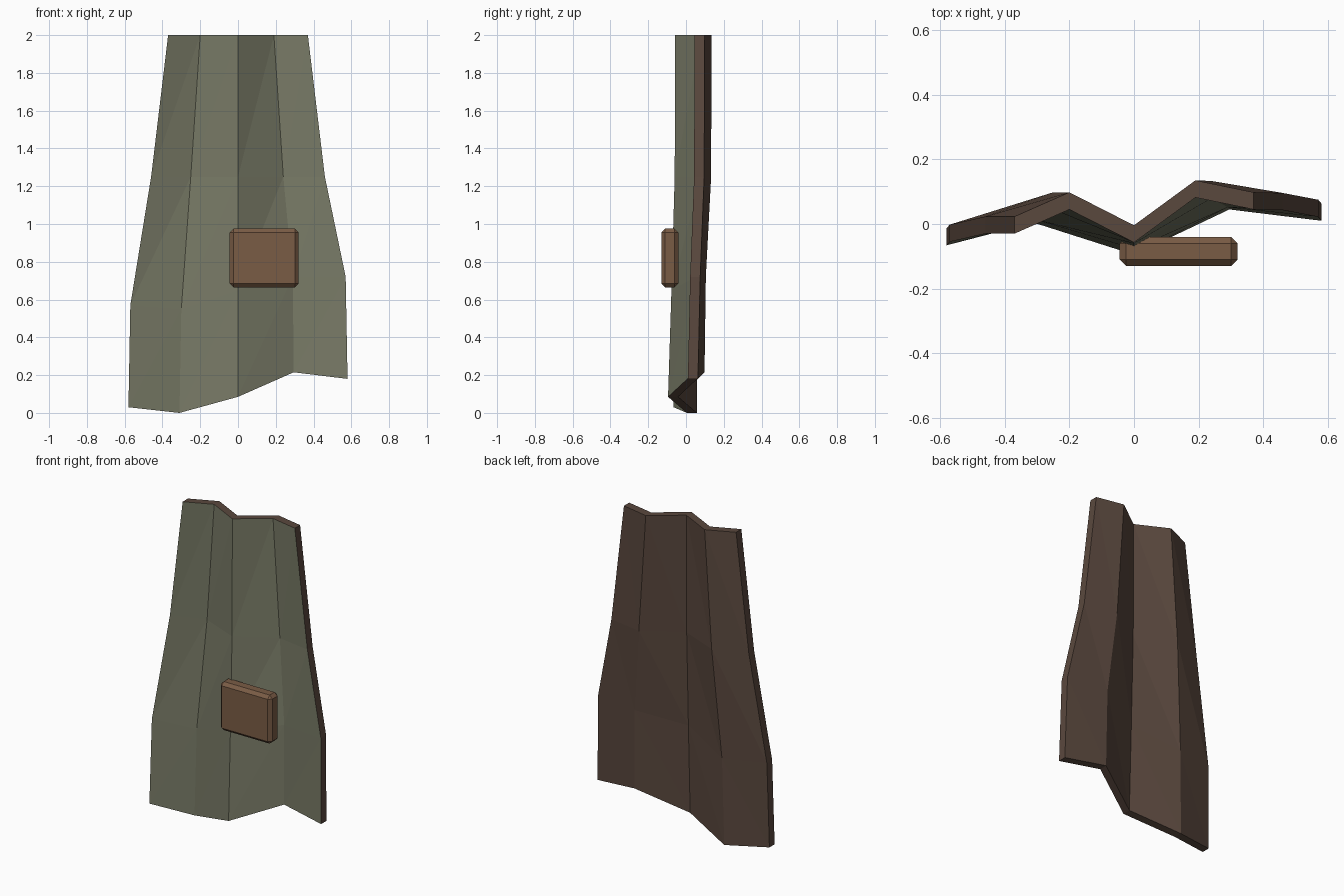
import bpy
import bmesh

cube = bpy.data.objects.get("Cube")
if cube:
    bpy.data.objects.remove(cube, do_unlink=True)


def material(name, colour):
    mat = bpy.data.materials.new(name)
    mat.use_nodes = True
    mat.diffuse_color = (*colour, 1)
    mat.node_tree.nodes["Principled BSDF"].inputs["Base Color"].default_value = (*colour, 1)
    return mat


def add_object(name, bm, materials):
    bmesh.ops.recalc_face_normals(bm, faces=bm.faces[:])
    mesh = bpy.data.meshes.new(name)
    bm.to_mesh(mesh)
    bm.free()
    for mat in materials:
        mesh.materials.append(mat)
    obj = bpy.data.objects.new(name, mesh)
    bpy.context.collection.objects.link(obj)
    return obj


green = material("olive cloth", (0.188, 0.195, 0.133))
brown = material("dark brown lining", (0.102, 0.065, 0.048))
leather = material("tan leather", (0.195, 0.107, 0.060))

# Folded cloth panel: rows from top to hem, each point is the front surface
THICKNESS = 0.053
rows = [
    [(-.37, -.03, 2), (-.20, .045, 2), (0, -.057, 2), (.19, .082, 2), (.37, .045, 2)],
    [(-.46, -.03, 1.25), (-.25, .045, 1.25), (0, -.06, 1.25), (.24, .08, 1.25), (.46, .043, 1.25)],
    [(-.57, -.055, .57), (-.30, .012, .55), (0, -.077, .65), (.29, .052, .72), (.57, .022, .72)],
    [(-.58, -.066, .03), (-.31, .004, 0), (0, -.095, .085), (.295, .045, .215), (.58, .01, .18)],
]
bm = bmesh.new()
grid = [[bm.verts.new(p) for p in row] for row in rows]
front = []
for upper, lower in zip(grid, grid[1:]):
    for i in range(len(upper) - 1):
        a, b, c, d = upper[i], upper[i + 1], lower[i + 1], lower[i]
        front += [bm.faces.new((a, d, b)), bm.faces.new((b, d, c))]

# Give the panel its thickness; the lining covers the back and the rim
copy = bmesh.ops.duplicate(bm, geom=bm.verts[:] + bm.edges[:] + bm.faces[:])
back_verts = [g for g in copy["geom"] if isinstance(g, bmesh.types.BMVert)]
bmesh.ops.translate(bm, verts=back_verts, vec=(0, THICKNESS, 0))
bmesh.ops.bridge_loops(bm, edges=[e for e in bm.edges if e.is_boundary])
for face in bm.faces:
    face.material_index = 1
for face in front:
    face.material_index = 0
add_object("cloth_panel", bm, [green, brown])

# Chamfered pouch on the front
bm = bmesh.new()
bmesh.ops.create_cube(bm, size=1)
bmesh.ops.scale(bm, verts=bm.verts[:], vec=(.365, .09, .31))
bmesh.ops.bevel(bm, geom=bm.edges[:], offset=.02, segments=1, affect='EDGES')
bmesh.ops.translate(bm, verts=bm.verts[:], vec=(.138, -.085, .82))
add_object("belt_pouch", bm, [leather])
